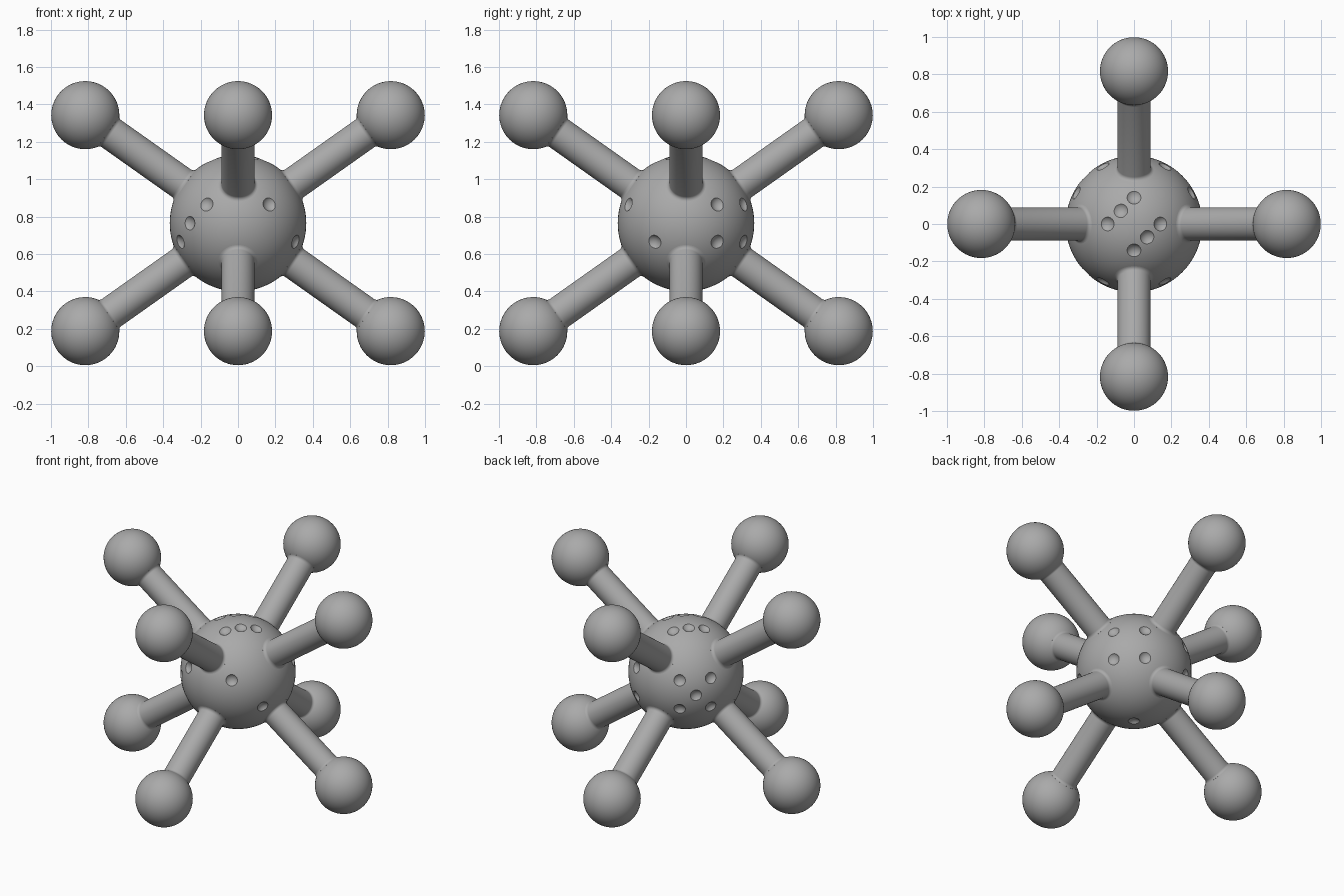
import bpy, bmesh, math
from mathutils import Vector, Matrix

if "Cube" in bpy.data.objects:
    bpy.data.objects.remove(bpy.data.objects["Cube"])

CENTRE = Vector((0, 0, 0.765))
CORE_R, BALL_R, ROD_R, FILLET = 0.365, 0.182, 0.089, 0.022
REACH = 1.0        # core centre to ball centre
PIP_STEP, PIP_R, CUTTER_R = 0.1, 0.037, 0.05

grey = bpy.data.materials.new("plain_grey")
grey.use_nodes = True
COLOUR = (0.4, 0.4, 0.4, 1)
grey.diffuse_color = COLOUR
grey.node_tree.nodes["Principled BSDF"].inputs["Base Color"].default_value = COLOUR


def make(name, bm):
    mesh = bpy.data.meshes.new(name)
    bm.to_mesh(mesh)
    bm.free()
    mesh.materials.append(grey)
    ob = bpy.data.objects.new(name, mesh)
    bpy.context.collection.objects.link(ob)
    return ob


def smooth(ob):
    bpy.ops.object.select_all(action='DESELECT')
    ob.select_set(True)
    bpy.context.view_layer.objects.active = ob
    bpy.ops.object.shade_smooth_by_angle(angle=math.radians(25))


def add_sphere(bm, radius, place, seg, rings):
    bmesh.ops.create_uvsphere(bm, u_segments=seg, v_segments=rings, radius=radius,
                              matrix=Matrix.Translation(place))


def fillet_points(sphere_r):
    """(radius, distance) from a sphere to the rod along a small tangent arc."""
    cr = ROD_R + FILLET
    ca = math.sqrt((sphere_r + FILLET) ** 2 - cr ** 2)
    start = math.atan2(ca, cr)
    pts = [(cr - FILLET * math.cos(start * (1 - i / 6)),
            ca - FILLET * math.sin(start * (1 - i / 6))) for i in range(7)]
    return pts


def rod(name, direction):
    inner = fillet_points(CORE_R)
    outer = [(r, REACH - a) for r, a in reversed(fillet_points(BALL_R))]
    profile = [(ROD_R, CORE_R * 0.85)] + inner + outer + [(ROD_R, REACH - BALL_R * 0.7)]
    bm = bmesh.new()
    verts = [bm.verts.new((r, 0, a)) for r, a in profile]
    edges = [bm.edges.new(pair) for pair in zip(verts, verts[1:])]
    bmesh.ops.spin(bm, geom=verts + edges, cent=(0, 0, 0), axis=(0, 0, 1),
                   angle=math.tau, steps=48)
    bmesh.ops.remove_doubles(bm, verts=bm.verts, dist=1e-5)
    bmesh.ops.recalc_face_normals(bm, faces=bm.faces)
    turn = direction.to_track_quat('Z', 'Y').to_matrix().to_4x4()
    bm.transform(Matrix.Translation(CENTRE) @ turn)
    smooth(make(name, bm))


# Dimple layouts on the six sides, as (across, up) grid steps
up = Vector((0, 0, 1))
two = [(-1, 1), (1, -1)]
three = [(-1, -1), (0, 0), (1, 1)]
four = [(a, b) for a in (-1, 1) for b in (-1, 1)]
five = four + [(0, 0)]
six = four + [(0, -1), (0, 1)]
sides = [((1, -1, 0), two), ((-1, -1, 0), three), ((1, 1, 0), four),
         ((-1, 1, 0), five), ((0, 0, 1), six), ((0, 0, -1), [(0, 0)])]

# Core sphere with dimples cut in
bm = bmesh.new()
add_sphere(bm, CORE_R, CENTRE, 96, 48)
core = make("core_sphere", bm)

cut = bmesh.new()
out = math.sqrt(CORE_R ** 2 - PIP_R ** 2) + math.sqrt(CUTTER_R ** 2 - PIP_R ** 2)
for normal, pips in sides:
    n = Vector(normal).normalized()
    across = Vector((1, 1, 0)).normalized() if n.z else up.cross(n)
    rise = n.cross(across)
    for a, b in pips:
        flat = (across * a + rise * b) * PIP_STEP
        spot = flat + n * math.sqrt(CORE_R ** 2 - flat.length_squared)
        add_sphere(cut, CUTTER_R, CENTRE + spot.normalized() * out, 32, 24)
cutter = make("dimple_cutter", cut)
cutter.hide_render = True

mod = core.modifiers.new("dimples", 'BOOLEAN')
mod.operation = 'DIFFERENCE'
mod.solver = 'EXACT'
mod.object = cutter
bpy.context.view_layer.objects.active = core
bpy.ops.object.modifier_apply(modifier=mod.name)
bpy.data.objects.remove(cutter)
smooth(core)

# Eight arms toward the corners of a cube, each ending in a ball
for level, z in (("upper", 1), ("lower", -1)):
    for side, x, y in (("left", 1, 0), ("right", -1, 0), ("front", 0, -1), ("back", 0, 1)):
        d = Vector((x * math.sqrt(2), y * math.sqrt(2), z)).normalized()
        rod(f"{level}_{side}_rod", d)
        bm = bmesh.new()
        add_sphere(bm, BALL_R, CENTRE + d * REACH, 64, 32)
        smooth(make(f"{level}_{side}_ball", bm))
